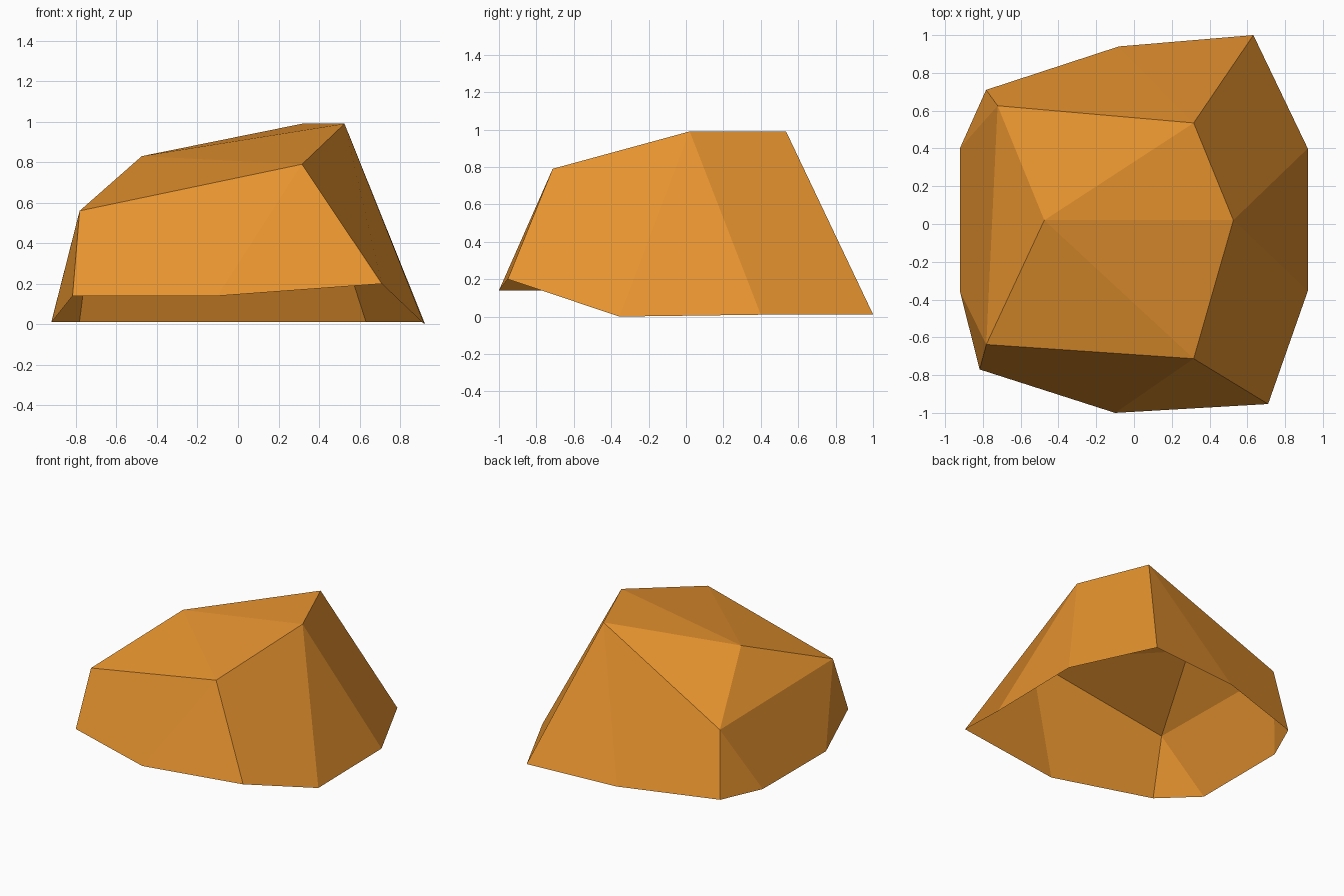
import bpy, bmesh

if "Cube" in bpy.data.objects:
    bpy.data.objects.remove(bpy.data.objects["Cube"])

# Open-bottomed faceted rock: a ground rim, a crown of upper corners and one ridge point
points = {
    # rim, clockwise seen from above, starting back left
    "a": (-0.922, 0.40, 0.01), "b": (-0.783, 0.71, 0.01), "c": (-0.08, 0.94, 0.01),
    "d": (0.632, 1.00, 0.012), "e": (0.92, 0.40, 0.01), "f": (0.92, -0.355, 0.0),
    "g": (0.71, -0.953, 0.20), "h": (-0.10, -1.00, 0.14), "i": (-0.817, -0.77, 0.14),
    "j": (-0.922, -0.355, 0.008),
    # crown: back left, back right, right, front right, front left
    "P": (-0.722, 0.626, 0.49), "Q": (0.316, 0.535, 0.99), "R": (0.526, 0.02, 0.99),
    "S": (0.316, -0.713, 0.79), "T": (-0.782, -0.638, 0.56),
    # ridge point
    "O": (-0.475, 0.02, 0.83),
}

crown = "PQRST"
faces = [("O", crown[(k + 1) % 5], crown[k]) for k in range(5)]      # top fan
# four-sided faces start at a corner of their outward fold
faces += ["Pba", "ajTP", "Tji",      # left side
          "TihS", "Shg",             # front side
          "gfRS", "Rfe",             # right side
          "RedQ", "Qdc", "cbPQ"]     # back side

bm = bmesh.new()
verts = {name: bm.verts.new(co) for name, co in points.items()}
for face in faces:
    bm.faces.new([verts[n] for n in face])

mesh = bpy.data.meshes.new("rock")
bm.to_mesh(mesh)
bm.free()

stone = bpy.data.materials.new("orange stone")
stone.diffuse_color = (0.79, 0.29, 0.028, 1)
stone.use_nodes = True
stone.node_tree.nodes["Principled BSDF"].inputs["Base Color"].default_value = stone.diffuse_color
mesh.materials.append(stone)

rock = bpy.data.objects.new("rock", mesh)
bpy.context.collection.objects.link(rock)
